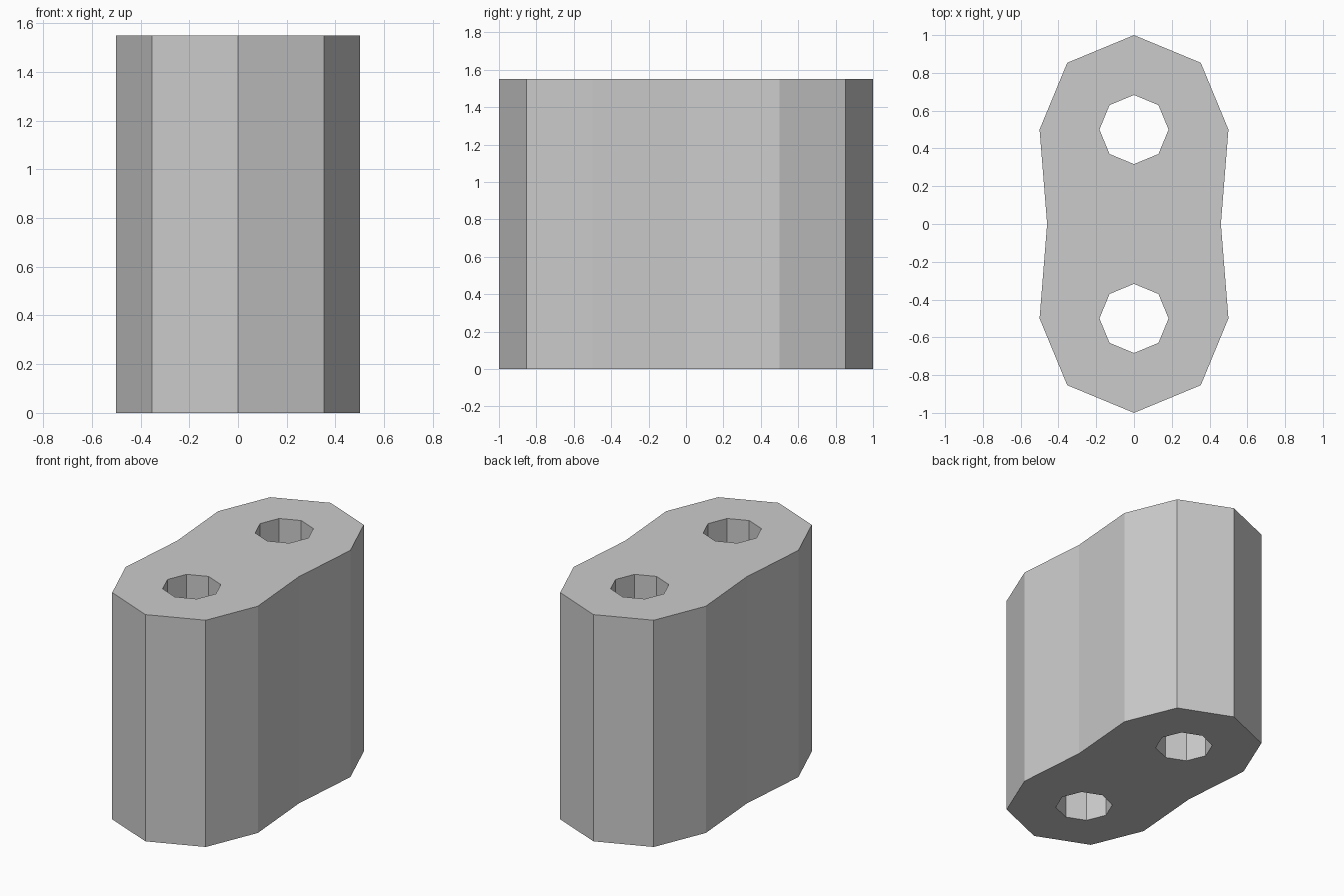
import bpy, bmesh
from math import cos, sin, pi

if "Cube" in bpy.data.objects:
    bpy.data.objects.remove(bpy.data.objects["Cube"])

HEIGHT, OUTER, HOLE, WAIST, CENTRE = 1.55, 0.5, 0.183, 0.46, 0.5


def ring(radius):
    return [(radius * cos(k * pi / 4), CENTRE + radius * sin(k * pi / 4)) for k in range(8)]


# Half of the link: octagonal end, with the inner side opened out to the waist
inner = ring(HOLE)
outer = ring(OUTER)[:5] + [(-WAIST, 0), (0, 0), (WAIST, 0)]

bm = bmesh.new()


def add_loop(points, z):
    return [bm.verts.new((x, y, z)) for x, y in points]


ob, ot = add_loop(outer, 0), add_loop(outer, HEIGHT)
ib, it = add_loop(inner, 0), add_loop(inner, HEIGHT)
for k in range(8):
    n = (k + 1) % 8
    bm.faces.new((ot[k], ot[n], it[n], it[k]))      # top
    bm.faces.new((ob[n], ob[k], ib[k], ib[n]))      # bottom
    bm.faces.new((it[k], it[n], ib[n], ib[k]))      # hole wall
    if k not in (5, 6):                             # open on the mirror plane
        bm.faces.new((ob[k], ob[n], ot[n], ot[k]))  # outer wall

mesh = bpy.data.meshes.new("link_block")
bm.to_mesh(mesh)
bm.free()
link = bpy.data.objects.new("link_block", mesh)
bpy.context.collection.objects.link(link)

# Other half
mirror = link.modifiers.new("mirror", 'MIRROR')
mirror.use_axis = (False, True, False)
mirror.use_clip = True
